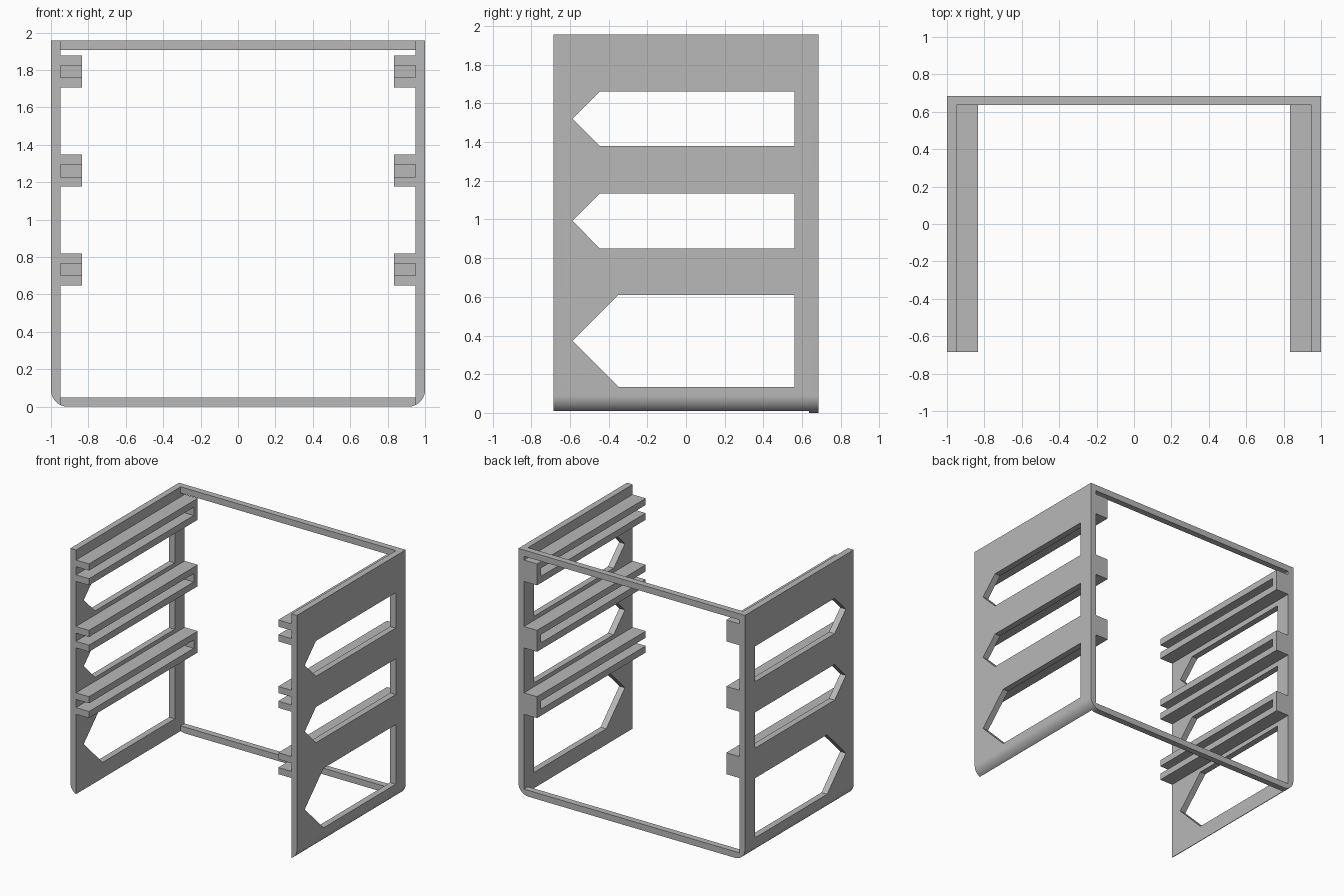
import bpy
import bmesh
from math import sin, cos, pi, radians

if "Cube" in bpy.data.objects:
    bpy.data.objects.remove(bpy.data.objects["Cube"], do_unlink=True)

grey = bpy.data.materials.new("plain grey")
grey.use_nodes = True
GREY = (0.48, 0.48, 0.48, 1)
grey.diffuse_color = GREY
grey.node_tree.nodes["Principled BSDF"].inputs["Base Color"].default_value = GREY

DEPTH = 0.685            # half depth
INNER = 0.95             # inner face of the side walls
TOP = 1.957
BAR = 0.05               # sheet thickness
RADIUS = 0.09            # rounded lower corners


def prism(name, profile, axis, start, end):
    """Extrude a closed profile, (x, z) along Y or (y, z) along X."""
    def place(p, t):
        return (t, p[0], p[1]) if axis == "X" else (p[0], t, p[1])
    bm = bmesh.new()
    face = bm.faces.new([bm.verts.new(place(p, start)) for p in profile])
    grown = bmesh.ops.extrude_face_region(bm, geom=[face])
    shift = place((0, 0), end - start)
    verts = [v for v in grown["geom"] if isinstance(v, bmesh.types.BMVert)]
    bmesh.ops.translate(bm, verts=verts, vec=shift)
    bmesh.ops.recalc_face_normals(bm, faces=bm.faces)
    mesh = bpy.data.meshes.new(name)
    bm.to_mesh(mesh)
    bm.free()
    mesh.materials.append(grey)
    obj = bpy.data.objects.new(name, mesh)
    bpy.context.collection.objects.link(obj)
    return obj


def activate(obj):
    bpy.ops.object.select_all(action="DESELECT")
    obj.select_set(True)
    bpy.context.view_layer.objects.active = obj


def mirror(obj):
    obj.modifiers.new("Mirror", "MIRROR").use_axis[0] = True


def smooth(obj):
    activate(obj)
    bpy.ops.object.shade_smooth_by_angle(angle=radians(30))


def corner(first, last, steps=10):
    """Points of the rounded lower corner between two angles below +x."""
    angles = [first + (last - first) * i / steps for i in range(steps + 1)]
    return [(1 - RADIUS + RADIUS * cos(a), RADIUS - RADIUS * sin(a)) for a in angles]


# Side walls, with the lower edge rounded off as far as the inner face
from math import acos
meet = acos((INNER - 1 + RADIUS) / RADIUS)
walls = prism("side_walls", [(INNER, TOP), (1, TOP)] + corner(0, meet),
              "Y", -DEPTH, DEPTH)

# Arrow-ended windows: bottom, top, shoulder position
for low, high, shoulder in [(0.135, 0.61, -0.35), (0.85, 1.135, -0.445), (1.38, 1.662, -0.445)]:
    outline = [(0.56, low), (0.56, high), (shoulder, high),
               (-0.587, (low + high) / 2), (shoulder, low)]
    cutter = prism("window_cutter", outline, "X", 0.8, 1.2)
    cutter.hide_render = True
    cut = walls.modifiers.new("Window", "BOOLEAN")
    cut.operation = "DIFFERENCE"
    cut.solver = "EXACT"
    cut.object = cutter
    activate(walls)
    bpy.ops.object.modifier_apply(modifier=cut.name)
    bpy.data.objects.remove(cutter, do_unlink=True)
smooth(walls)
mirror(walls)

# Shelf rails: a slot open at the front and closed by a stop at the back
ARM, HEIGHT = 0.053, 0.171
for label, z in [("lower", 0.647), ("middle", 1.176), ("upper", 1.706)]:
    stop = DEPTH - BAR
    top = z + HEIGHT
    shape = [(-DEPTH, z), (DEPTH, z), (DEPTH, top), (-DEPTH, top),
             (-DEPTH, top - ARM), (stop, top - ARM), (stop, z + ARM), (-DEPTH, z + ARM)]
    mirror(prism(label + "_rails", shape, "X", 0.835, INNER))

# Back cross bars; the lower one carries on the rounded corners
prism("top_back_bar",
      [(-INNER, TOP - BAR), (INNER, TOP - BAR), (INNER, TOP), (-INNER, TOP)],
      "Y", DEPTH - BAR, DEPTH)
half = [(INNER, BAR)] + corner(meet, pi / 2, 6)
smooth(prism("bottom_back_bar", half + [(-x, z) for x, z in reversed(half)],
             "Y", DEPTH - BAR, DEPTH))
